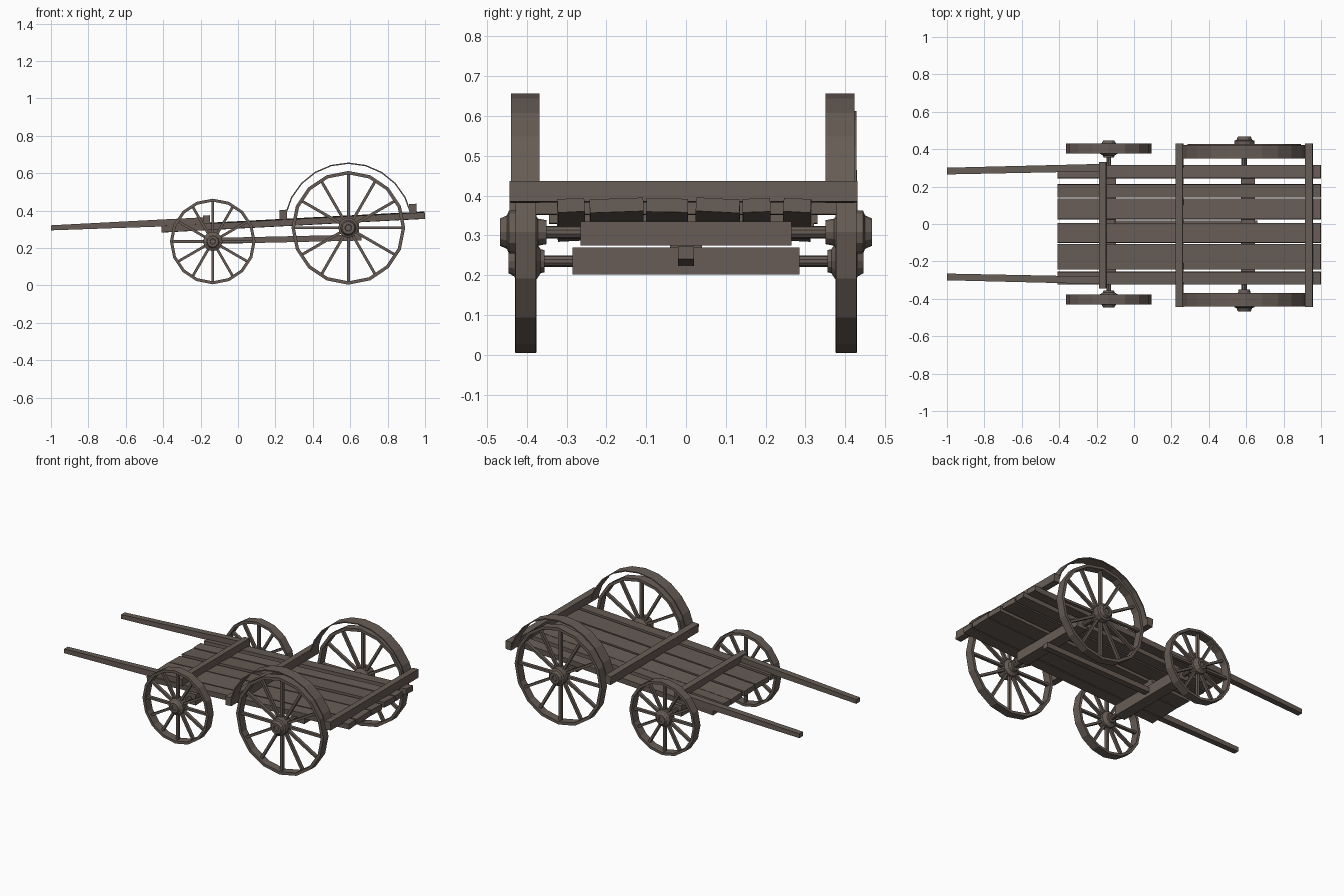
import bpy, bmesh, math
from mathutils import Vector, Matrix

if "Cube" in bpy.data.objects:
    bpy.data.objects.remove(bpy.data.objects["Cube"])

wood = bpy.data.materials.new("weathered_brown_wood")
wood.diffuse_color = (0.135, 0.108, 0.092, 1)
wood.use_nodes = True
wood.node_tree.nodes["Principled BSDF"].inputs["Base Color"].default_value = wood.diffuse_color


def finish(name, bm):
    bmesh.ops.recalc_face_normals(bm, faces=bm.faces)
    me = bpy.data.meshes.new(name)
    bm.to_mesh(me)
    bm.free()
    me.materials.append(wood)
    ob = bpy.data.objects.new(name, me)
    bpy.context.collection.objects.link(ob)
    return ob


def add_box(bm, size, matrix):
    bmesh.ops.create_cube(bm, size=1, matrix=matrix @ Matrix.Diagonal((*size, 1)))


def box(name, centre, size, pitch=0, roll=0):
    bm = bmesh.new()
    m = (Matrix.Translation(centre) @ Matrix.Rotation(-pitch, 4, 'Y')
         @ Matrix.Rotation(roll, 4, 'X'))
    add_box(bm, size, m)
    return finish(name, bm)


def beam(name, a, b, size_a, size_b):
    """Tapered bar along x with (width, height) at each end."""
    bm = bmesh.new()
    ends = []
    for p, (w, h) in ((a, size_a), (b, size_b)):
        ends.append([bm.verts.new(Vector(p) + Vector((0, sy * w / 2, sz * h / 2)))
                     for sy, sz in ((-1, -1), (1, -1), (1, 1), (-1, 1))])
    for e in ends:
        bm.faces.new(e)
    for i in range(4):
        j = (i + 1) % 4
        bm.faces.new((ends[0][i], ends[0][j], ends[1][j], ends[1][i]))
    return finish(name, bm)


def lathe(bm, profile, centre, n, closed=False):
    """Spin (radius, y) points around the y axis through centre."""
    rings = []
    for r, y in profile:
        rings.append([bm.verts.new((centre[0] + r * math.sin(2 * math.pi * i / n), y,
                                    centre[1] + r * math.cos(2 * math.pi * i / n)))
                      for i in range(n)])
    pairs = list(zip(rings, rings[1:]))
    if closed:
        pairs.append((rings[-1], rings[0]))
    else:
        bm.faces.new(rings[0])
        bm.faces.new(rings[-1])
    for a, b in pairs:
        for i in range(n):
            j = (i + 1) % n
            bm.faces.new((a[i], a[j], b[j], b[i]))


def wheel(name, x, z, radius, rim, side, y0, y1, hub, spoke):
    c = (x, z)
    # rim
    bm = bmesh.new()
    lathe(bm, [(radius, side * y0), (radius, side * y1),
               (radius - rim, side * y1), (radius - rim, side * y0)], c, 16, True)
    finish(name + "_rim", bm)
    # spokes
    bm = bmesh.new()
    inner, outer = 0.03, radius - rim * 0.7
    for i in range(12):
        m = (Matrix.Translation((x, side * (y0 + y1) / 2, z))
             @ Matrix.Rotation(i * math.pi / 6, 4, 'Y')
             @ Matrix.Translation((0, 0, (inner + outer) / 2)))
        add_box(bm, (spoke, 0.02, outer - inner), m)
    finish(name + "_spokes", bm)
    # hub
    bm = bmesh.new()
    lathe(bm, [(r, side * y) for r, y in hub], c, 12)
    finish(name + "_hub", bm)


rear_hub = [(0.030, 0.350), (0.034, 0.372), (0.054, 0.385), (0.054, 0.445),
            (0.042, 0.450), (0.034, 0.468), (0.018, 0.468), (0.016, 0.460)]
front_hub = [(0.028, 0.355), (0.030, 0.365), (0.052, 0.380), (0.052, 0.425),
             (0.038, 0.432), (0.030, 0.446), (0.016, 0.446), (0.014, 0.440)]
FX, FZ, RX, RZ = -0.135, 0.235, 0.59, 0.308

# wheels
for side, label in ((-1, "near"), (1, "far")):
    wheel(label + "_rear_wheel", RX, RZ, 0.304, 0.018, side, 0.377, 0.428, rear_hub, 0.015)
    wheel(label + "_front_wheel", FX, FZ, 0.229, 0.016, side, 0.376, 0.43, front_hub, 0.014)

# axles
for name, x, z, r in (("rear_axle", RX, RZ, 0.016), ("front_axle", FX, FZ, 0.014)):
    bm = bmesh.new()
    lathe(bm, [(r, -0.38), (r, 0.38)], (x, z), 10)
    finish(name, bm)
box("rear_axle_beam", (0.61, 0, 0.305), (0.075, 0.53, 0.06))
box("front_axle_beam", (-0.132, 0, 0.235), (0.072, 0.57, 0.068))
box("pivot_block", (-0.132, 0, 0.285), (0.06, 0.08, 0.05))
beam("centre_pole", (-0.13, 0, 0.238), (0.66, 0, 0.256), (0.04, 0.032), (0.04, 0.032))

# sloping bed of slightly uneven planks
PITCH = math.atan(0.052)
planks = [(-0.323, -0.255, 3), (-0.242, -0.107, 2), (-0.100, 0.005, -1),
          (0.025, 0.135, -3), (0.142, 0.212, 2), (0.245, 0.314, -3)]
for i, (a, b, roll) in enumerate(planks):
    box(f"bed_plank_{i + 1}", (0.295, (a + b) / 2, 0.339), (1.41, b - a, 0.034),
        PITCH, math.radians(roll))

# cross bars on the bed
box("front_cross_bar", (-0.168, -0.007, 0.352), (0.038, 0.675, 0.045), PITCH)
box("middle_cross_bar", (0.242, -0.006, 0.378), (0.04, 0.875, 0.052), PITCH)
box("rear_cross_bar", (0.935, -0.006, 0.410), (0.04, 0.875, 0.052), PITCH)

# pulling shafts
for side, label in ((-1, "near"), (1, "far")):
    beam(label + "_shaft", (-1.0, side * 0.283, 0.308), (-0.15, side * 0.302, 0.345),
         (0.036, 0.027), (0.04, 0.042))

# thin arched mudguards over the rear wheels
for label, y0, y1 in (("near", -0.440, -0.368), ("far", 0.350, 0.423)):
    bm = bmesh.new()
    steps, rows = 10, []
    for i in range(steps + 1):
        t = math.radians(12 + 156 * i / steps)
        rows.append([bm.verts.new((RX + r * math.cos(t), y, 0.311 + r * math.sin(t)))
                     for r, y in ((0.346, y0), (0.346, y1), (0.339, y1), (0.339, y0))])
    for a, b in zip(rows, rows[1:]):
        for i in range(4):
            j = (i + 1) % 4
            bm.faces.new((a[i], a[j], b[j], b[i]))
    bm.faces.new(rows[0])
    bm.faces.new(rows[-1])
    finish(label + "_mudguard", bm)
